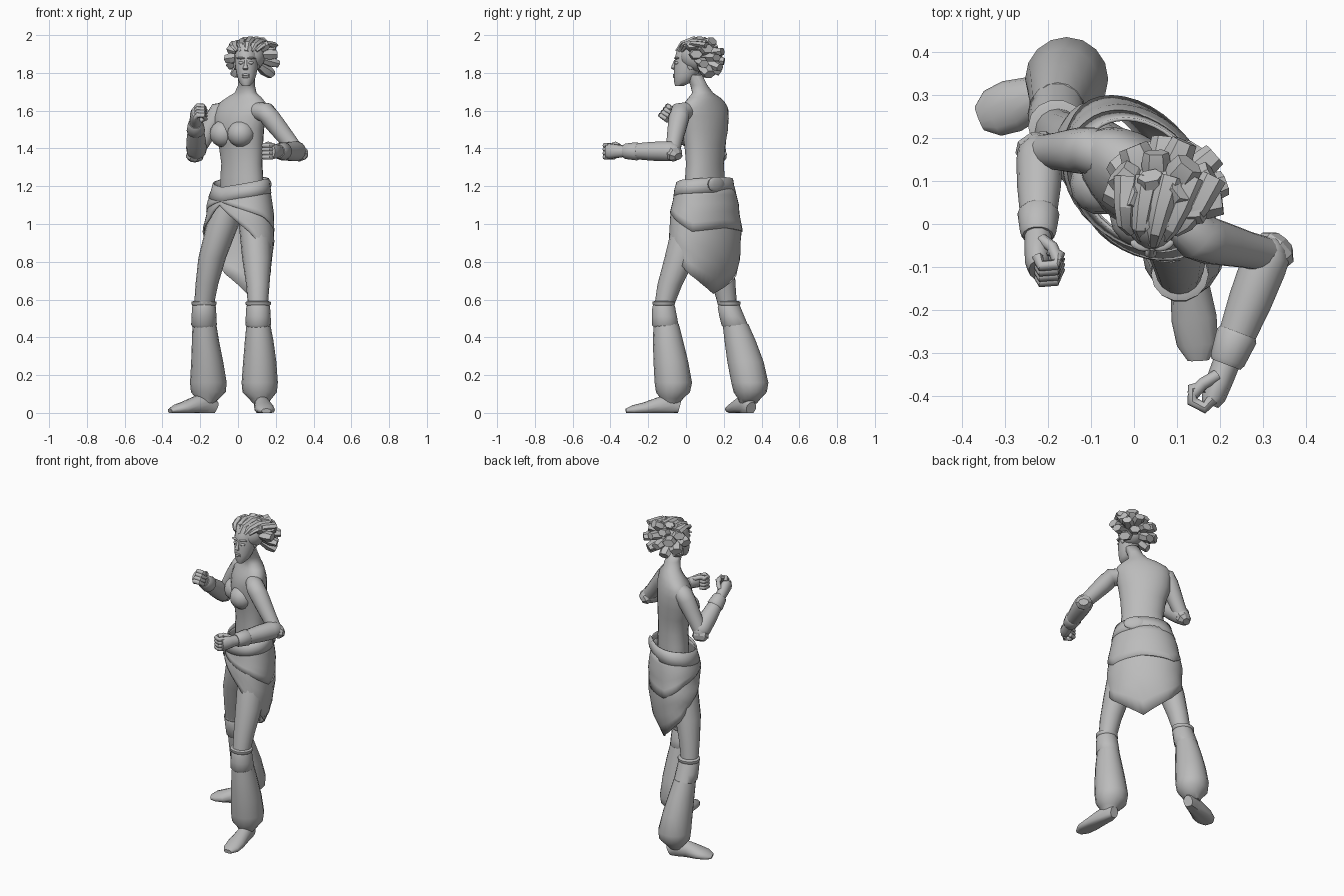
import bpy, bmesh, math, random
from mathutils import Vector, Matrix

random.seed(4)
if "Cube" in bpy.data.objects:
    bpy.data.objects.remove(bpy.data.objects["Cube"], do_unlink=True)

GREY = (0.5, 0.5, 0.5, 1)
mat = bpy.data.materials.new("plain grey")
mat.use_nodes = True
mat.diffuse_color = GREY
mat.node_tree.nodes["Principled BSDF"].inputs["Base Color"].default_value = GREY

CHEST_YAW, HIP_YAW = -0.68, -0.82


def finish(name, bm, angle=50):
    bmesh.ops.recalc_face_normals(bm, faces=bm.faces)
    me = bpy.data.meshes.new(name)
    bm.to_mesh(me)
    bm.free()
    me.materials.append(mat)
    me.shade_smooth()
    me.set_sharp_from_angle(angle=math.radians(angle))
    ob = bpy.data.objects.new(name, me)
    bpy.context.collection.objects.link(ob)
    return ob


def loft(name, path, sides=14, yaw=None, floor=None, angle=50):
    """Skin ellipses (x, y, z, rx, ry): level ones if yaw is given, else square to the path."""
    bm = bmesh.new()
    pts = [Vector(p[:3]) for p in path]
    rings = []
    for i, p in enumerate(path):
        if yaw is None:
            t = (pts[min(i + 1, len(pts) - 1)] - pts[max(i - 1, 0)]).normalized()
            ref = Vector((0, 1, 0)) if abs(t.z) > 0.9 else Vector((0, 0, 1))
            u = t.cross(ref).normalized()
            v = u.cross(t)
        else:
            u = Vector((math.cos(yaw), math.sin(yaw), 0))
            v = Vector((-u.y, u.x, 0))
        ring = []
        for k in range(sides):
            a = math.tau * k / sides
            co = pts[i] + u * (math.cos(a) * p[3]) + v * (math.sin(a) * p[-1])
            if floor is not None:
                co.z = max(co.z, floor)
            ring.append(bm.verts.new(co))
        rings.append(ring)
    for lo, hi in zip(rings, rings[1:]):
        for k in range(sides):
            n = (k + 1) % sides
            bm.faces.new((lo[k], lo[n], hi[n], hi[k]))
    bm.faces.new(rings[0])
    bm.faces.new(rings[-1])
    return finish(name, bm, angle)


def ball(name, loc, size, yaw=0):
    bm = bmesh.new()
    m = Matrix.Translation(loc) @ Matrix.Rotation(yaw, 4, 'Z') @ Matrix.Diagonal((*size, 1))
    bmesh.ops.create_uvsphere(bm, u_segments=14, v_segments=8, radius=1, matrix=m)
    return finish(name, bm)


def lerp(table, x):
    for (x0, y0), (x1, y1) in zip(table, table[1:]):
        if x <= x1:
            return y0 + (y1 - y0) * max(0, (x - x0) / (x1 - x0))
    return table[-1][1]


# Torso and neck
loft("torso", [(.02, .1, 1.14, .13, .085), (.02, .1, 1.25, .128, .088), (.02, .1, 1.32, .122, .084),
               (.015, .1, 1.42, .132, .092), (.005, .1, 1.5, .15, .102), (.01, .1, 1.57, .16, .098),
               (.016, .1, 1.615, .162, .086), (.025, .1, 1.645, .143, .072), (.033, .097, 1.67, .108, .061),
               (.04, .088, 1.695, .062, .051), (.045, .068, 1.735, .044, .046),
               (.045, .04, 1.79, .044, .046)], 22, CHEST_YAW, angle=80)
side = Vector((math.cos(CHEST_YAW), math.sin(CHEST_YAW), 0))
front = Vector((side.y, -side.x, 0))
for label, s in (("left", 1), ("right", -1)):
    cup = Vector((.005, .1, 1.478)) + front * .056 + side * (.06 * s)
    ball(label + "_bodice_cup", cup, (.073, .073, .072), CHEST_YAW)

# Head and face
loft("head", [(.043, -.035, 1.73, .02, .022), (.044, -.018, 1.75, .038, .045),
              (.045, -.003, 1.785, .051, .062), (.045, .012, 1.83, .06, .074),
              (.045, .024, 1.88, .063, .083), (.045, .03, 1.93, .057, .077),
              (.045, .035, 1.965, .03, .045)], 18, -.08)
loft("nose", [(.041, -.055, 1.868, .007, .007), (.04, -.066, 1.84, .009, .009),
              (.039, -.069, 1.824, .015, .011), (.04, -.058, 1.815, .01, .006)], 8, 0)
for label, z in (("upper_lip", 1.79), ("lower_lip", 1.779)):
    ball(label, (.041, -.058, z), (.021, .011, .007))
for label, s in (("left", 1), ("right", -1)):
    ball(label + "_eye", (.042 + s * .026, -.05, 1.853), (.015, .01, .008), s * .3)
    ball(label + "_brow", (.042 + s * .028, -.05, 1.878), (.024, .012, .006), s * .35)
    ball(label + "_ear", (.045 + s * .061, .025, 1.84), (.008, .018, .026))

# Hair: scalp, chunky flared locks, and locks swept back from the hairline
ball("scalp", (.062, .058, 1.89), (.083, .092, .084))
COUNT = 36
for i in range(COUNT):
    z = 1 - 2 * (i + .5) / COUNT
    a = i * math.pi * (3 - math.sqrt(5))
    r = math.sqrt(1 - z * z)
    d = Vector((r * math.cos(a), r * math.sin(a), z))
    if d.z < -.8 or (d.y < -.3 and d.z < .6) or (d.y < .1 and d.z < -.2):
        continue
    reach = random.uniform(.88, 1)
    tip = Vector((.078, .08, 1.87)) + Vector((d.x * .147, d.y * .13, d.z * .125)) * reach
    root = Vector((.06, .05, 1.885)) + d * .04
    w = random.uniform(.034, .042)
    mid = root.lerp(tip, .65)
    loft("hair_lock", [(*root, .02, .016), (*mid, w, w * .8), (*tip, w * .85, w * .6)], 6, angle=25)
for s in (-1, -.5, 0, .5, 1):
    loft("swept_lock", [(.045 + .05 * s, -.05 + .03 * abs(s), 1.915, .012, .008),
                        (.05 + .07 * s, -.02 + .02 * abs(s), 1.957 - .018 * abs(s), .02, .013),
                        (.065 + .085 * s, .04, 1.978 - .022 * abs(s), .026, .016),
                        (.085 + .1 * s, .11, 1.968 - .022 * abs(s), .032, .018)], 6, angle=30)


# Arms
def hand(label, wrist, direction, inward):
    d = Vector(direction).normalized()
    palm_dir = Vector(inward)
    palm_dir = (palm_dir - d * palm_dir.dot(d)).normalized()
    across = d.cross(palm_dir)
    if across.z < 0:
        across = -across
    w = Vector(wrist)
    loft(label + "_palm", [(*(w - d * .025), .032, .03), (*(w + d * .03), .031, .037),
                           (*(w + d * .07), .029, .042), (*(w + d * .09), .02, .036)], 10)
    for k in range(4):
        base = w + d * .075 + across * (.031 - .0205 * k)
        path = [base, base + d * .026 + palm_dir * .01, base + d * .022 + palm_dir * .042,
                base - d * .006 + palm_dir * .052, base - d * .02 + palm_dir * .028]
        loft(label + "_finger", [(*p, .0135, .0135) for p in path], 8)
    thumb = [w + d * .02 + across * .026 + palm_dir * .01, w + d * .05 + across * .038 + palm_dir * .034,
             w + d * .085 + across * .028 + palm_dir * .048]
    loft(label + "_thumb", [(*p, .014, .014) for p in thumb], 8)


def arm(label, shoulder, elbow, wrist, inward, chest):
    s, e, w, c = Vector(shoulder), Vector(elbow), Vector(wrist), Vector(chest)
    loft(label + "_upper_arm", [(*c, .03, .03), (*c.lerp(s, .5), .048, .047), (*s, .055, .054),
                                (*s.lerp(e, .15), .055, .053), (*s.lerp(e, .4), .05, .05),
                                (*s.lerp(e, .7), .043, .045), (*e, .04, .04)], 16, angle=80)
    d = (w - e).normalized()

    def along(steps):
        return [(*e.lerp(w, t), r, r) for t, r in steps]
    ball(label + "_elbow", e, (.045, .045, .045))
    loft(label + "_sleeve", along([(-.06, .042), (0, .052), (.1, .054), (.4, .051), (.72, .043)]), 14)
    loft(label + "_wrist_wrap", along([(.68, .044), (.71, .049), (.92, .042), (.96, .036)]), 14)
    # Flared elbow guard
    out = ((e - s).normalized() - d).normalized()
    a, b = e + out * .01 + d * .01, e + out * .052 - d * .005
    loft(label + "_elbow_guard", [(*a, .046, .046), (*a.lerp(b, .6), .05, .04), (*b, .03, .02)], 8, angle=25)
    hand(label, w, d, inward)


arm("left", (.148, -.032, 1.59), (.312, -.072, 1.385), (.21, -.338, 1.385), (-1, 0, 0), (.06, .055, 1.607))
arm("right", (-.105, .172, 1.59), (-.22, .168, 1.385), (-.224, -.036, 1.54), (1, 0, 0), (-.03, .135, 1.607))


# Legs, knee wraps, puffed trousers and feet
def leg(label, thigh, knee, puff, foot):
    loft(label + "_thigh", thigh, 16, 0)
    x, y, dy = knee
    loft(label + "_knee_rim", [(x, y, .565, .058, .052), (x, y, .575, .067, .062),
                               (x, y, .588, .067, .062), (x, y, .592, .055, .05)], 14, 0)
    loft(label + "_knee_wrap", [(x, y, .575, .058, .056), (x, y, .56, .063, .062),
                                (x, y + dy / 2, .51, .066, .068), (x, y + dy, .465, .068, .072),
                                (x, y + dy, .45, .055, .06)], 14, 0)
    loft(label + "_puffed_trouser", puff, 16, 0)
    loft(label + "_foot", foot, 14, floor=0)


leg("left", [(.075, .06, 1.12, .075, .085), (.09, .025, 1.0, .086, .096), (.1, -.03, .82, .078, .084),
             (.105, -.085, .68, .062, .066), (.105, -.115, .57, .053, .052)],
    (.107, -.118, .008),
    [(.108, -.105, .47, .063, .067), (.112, -.095, .38, .076, .08), (.115, -.08, .27, .088, .092),
     (.115, -.067, .16, .096, .099), (.115, -.069, .11, .091, .09), (.118, -.075, .075, .06, .06),
     (.12, -.08, .05, .04, .045)],
    [(.12, -.035, .03, .028, .035), (.122, -.07, .04, .038, .06), (.13, -.14, .035, .045, .05),
     (.14, -.22, .022, .053, .034), (.148, -.28, .015, .048, .026), (.15, -.318, .01, .025, .013)])
leg("right", [(-.045, .14, 1.12, .075, .085), (-.08, .15, 1.0, .086, .093), (-.137, .175, .82, .073, .08),
              (-.165, .2, .68, .06, .062), (-.18, .22, .57, .052, .05)],
    (-.18, .228, .03),
    [(-.178, .262, .47, .063, .068), (-.172, .287, .38, .072, .083), (-.163, .315, .27, .085, .096),
     (-.157, .338, .16, .097, .098), (-.157, .34, .11, .092, .088), (-.16, .335, .075, .06, .06),
     (-.165, .33, .05, .04, .045)],
    [(-.12, .345, .025, .028, .035), (-.16, .327, .045, .04, .06), (-.22, .3, .04, .048, .05),
     (-.285, .275, .025, .062, .036), (-.33, .258, .018, .056, .026), (-.36, .246, .01, .03, .013)])


# Wrapped skirt: radii follow height, top and hem follow the angle from the back
def skirt(name, hem, top, grow, rows=9, cols=40):
    bm = bmesh.new()
    grid = []
    for c in range(cols):
        a = math.tau * c / cols
        t = abs(math.remainder(a - math.pi / 2, math.tau)) / math.pi
        column = []
        for r in range(rows):
            f = r / (rows - 1)
            z = lerp(top, t) + (lerp(hem, t) - lerp(top, t)) * f
            fold = grow + .004 * math.sin(z * 42 + 2 * math.cos(a)) * f
            wide = lerp([(.63, .2), (.75, .21), (.95, .222), (1.1, .196), (1.24, .158)], z) + fold
            deep = lerp([(.63, .06), (.72, .11), (.82, .142), (.95, .156), (1.1, .146), (1.24, .12)], z) + fold
            p = Matrix.Rotation(HIP_YAW, 3, 'Z') @ Vector((wide * math.cos(a), deep * math.sin(a), 0))
            column.append(bm.verts.new((p.x + .004 + .06 * max(0, z - 1), p.y + .101, z)))
        grid.append(column)
    for c in range(cols):
        n = grid[(c + 1) % cols]
        for r in range(rows - 1):
            bm.faces.new((grid[c][r], n[r], n[r + 1], grid[c][r + 1]))
    ob = finish(name, bm, 35)
    mod = ob.modifiers.new("thickness", 'SOLIDIFY')
    mod.thickness = .008


skirt("long_skirt", [(0, .63), (.12, .67), (.3, .73), (.5, .82), (.68, .95), (1, 1.1)], [(0, 1.2), (1, 1.19)], 0)
skirt("upper_drape", [(0, .98), (.3, .96), (.55, 1.04), (1, 1.12)], [(0, 1.2), (1, 1.19)], .004, 6)
skirt("waist_sash", [(0, 1.17), (.5, 1.16), (1, 1.12)], [(0, 1.25), (.5, 1.235), (1, 1.195)], .006, 3)
# Sash knot at the left of the back
knot = Matrix.Rotation(HIP_YAW, 3, 'Z') @ Vector((.04, .128, 0))
ball("sash_knot", (knot.x + .015, knot.y + .101, 1.21), (.06, .014, .04), HIP_YAW)
